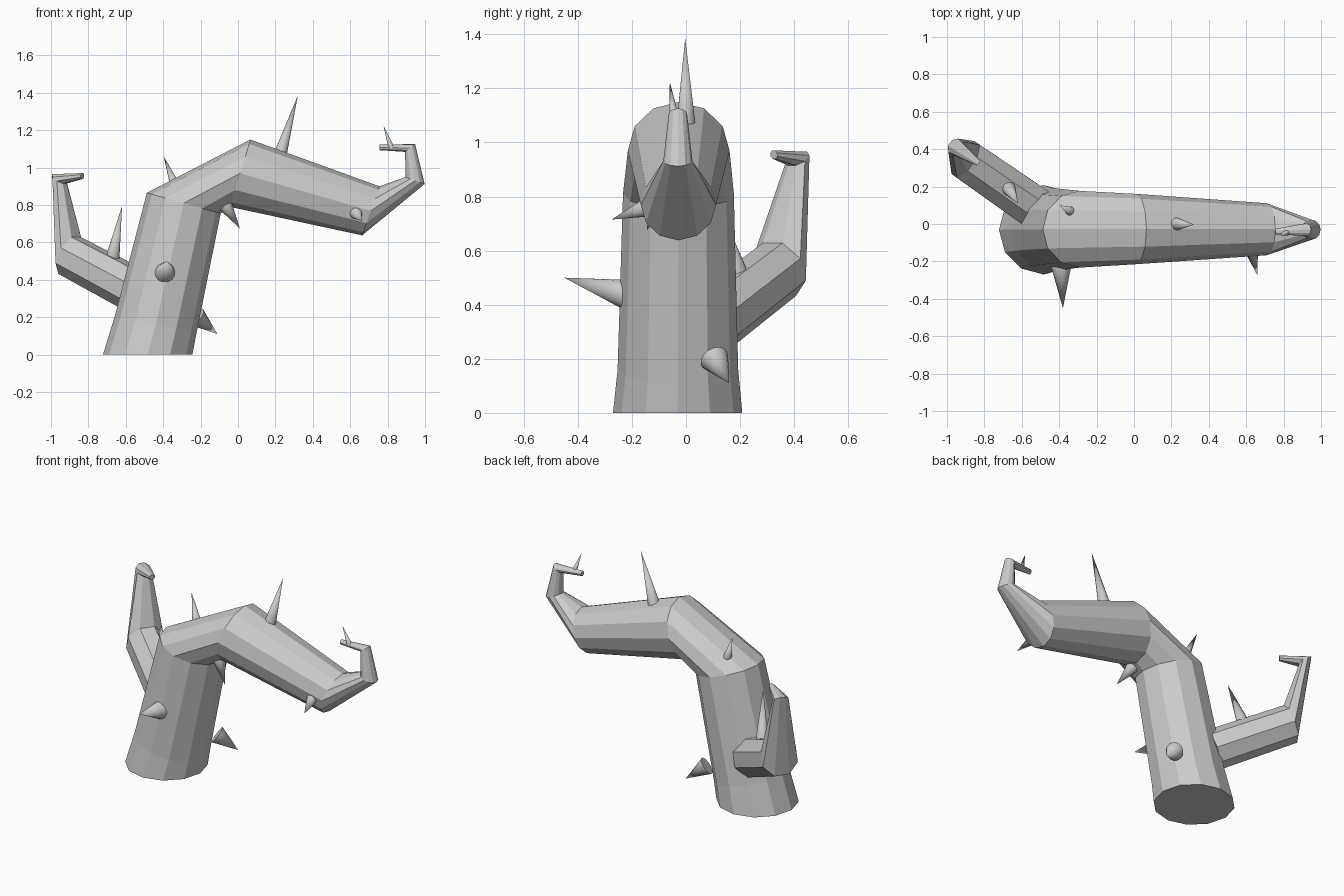
import bpy, bmesh
from math import pi, sin, cos
from mathutils import Vector, Matrix

if "Cube" in bpy.data.objects:
    bpy.data.objects.remove(bpy.data.objects["Cube"])


def limb(name, rings, side, sides, phase=0.0):
    """Flat-shaded tube through rings of (centre, normal, radius)."""
    bm = bmesh.new()
    side = Vector(side).normalized()
    loops = []
    for centre, normal, r in rings:
        n = Vector(normal).normalized()
        v = n.cross(side).normalized()
        u = v.cross(n)
        angles = [2 * pi * (i + phase) / sides for i in range(sides)]
        loops.append([bm.verts.new(Vector(centre) + r * (cos(a) * u + sin(a) * v))
                      for a in angles])
    for a, b in zip(loops, loops[1:]):
        for i in range(sides):
            j = (i + 1) % sides
            bm.faces.new((a[i], a[j], b[j], b[i]))
    bm.faces.new(loops[0][::-1])
    bm.faces.new(loops[-1])
    bmesh.ops.recalc_face_normals(bm, faces=bm.faces)
    mesh = bpy.data.meshes.new(name)
    bm.to_mesh(mesh)
    bm.free()
    obj = bpy.data.objects.new(name, mesh)
    bpy.context.collection.objects.link(obj)
    return obj


def thorn(name, base, tip, r):
    """Smooth cone from base centre to tip."""
    base, tip = Vector(base), Vector(tip)
    axis = tip - base
    bpy.ops.mesh.primitive_cone_add(vertices=16, radius1=r, radius2=0,
                                    depth=axis.length, location=(base + tip) / 2,
                                    rotation=axis.to_track_quat('Z', 'Y').to_euler())
    obj = bpy.context.object
    obj.name = name
    bpy.ops.object.shade_smooth_by_angle(angle=0.8)


# Main trunk, bending over and curling up at the end
limb("trunk", [
    ((-0.483, -0.031, 0.0), (0, 0, 1), 0.239),
    ((-0.44, -0.03, 0.16), (0.235, 0, 0.97), 0.223),
    ((-0.29, -0.028, 0.81), (0.27, 0, 0.96), 0.205),
    ((0.012, -0.027, 0.97), (0.957, 0, -0.29), 0.188),
    ((0.71, -0.028, 0.769), (0.94, 0, -0.33), 0.139),
    ((0.947, -0.03, 0.931), (0.34, 0, 0.94), 0.054),
    ((0.92, -0.03, 1.105), (-0.6, 0, 0.77), 0.034),
    ((0.757, -0.04, 1.108), (-1, 0, 0), 0.015),
], (0, 1, 0), 12)

# Side branch with hooked tip
limb("side_branch", [
    ((-0.525, 0.085, 0.33), (-0.75, 0.52, 0.4), 0.122),
    ((-0.90, 0.345, 0.53), (-0.75, 0.52, 0.4), 0.116),
    ((-0.955, 0.413, 0.94), (0.45, -0.35, 0.8), 0.047),
    ((-0.832, 0.325, 0.955), (0.8, -0.6, -0.1), 0.017),
], (0.57, 0.82, 0), 8, 0.5)

# Thorns: base centre, tip, radius
thorns = [
    ((-0.39, -0.21, 0.435), (-0.38, -0.45, 0.50), 0.058),
    ((-0.22, 0.105, 0.20), (-0.11, 0.16, 0.11), 0.054),
    ((-0.075, -0.09, 0.81), (0.01, -0.145, 0.675), 0.042),
    ((0.22, 0.0, 1.05), (0.32, -0.003, 1.385), 0.037),
    ((-0.335, 0.065, 0.90), (-0.397, 0.10, 1.06), 0.027),
    ((0.625, -0.13, 0.765), (0.66, -0.275, 0.715), 0.039),
    ((0.82, -0.045, 1.105), (0.778, -0.06, 1.225), 0.016),
    ((-0.67, 0.19, 0.52), (-0.62, 0.11, 0.795), 0.037),
]
for i, (base, tip, r) in enumerate(thorns):
    thorn(f"thorn_{i + 1}", base, tip, r)
